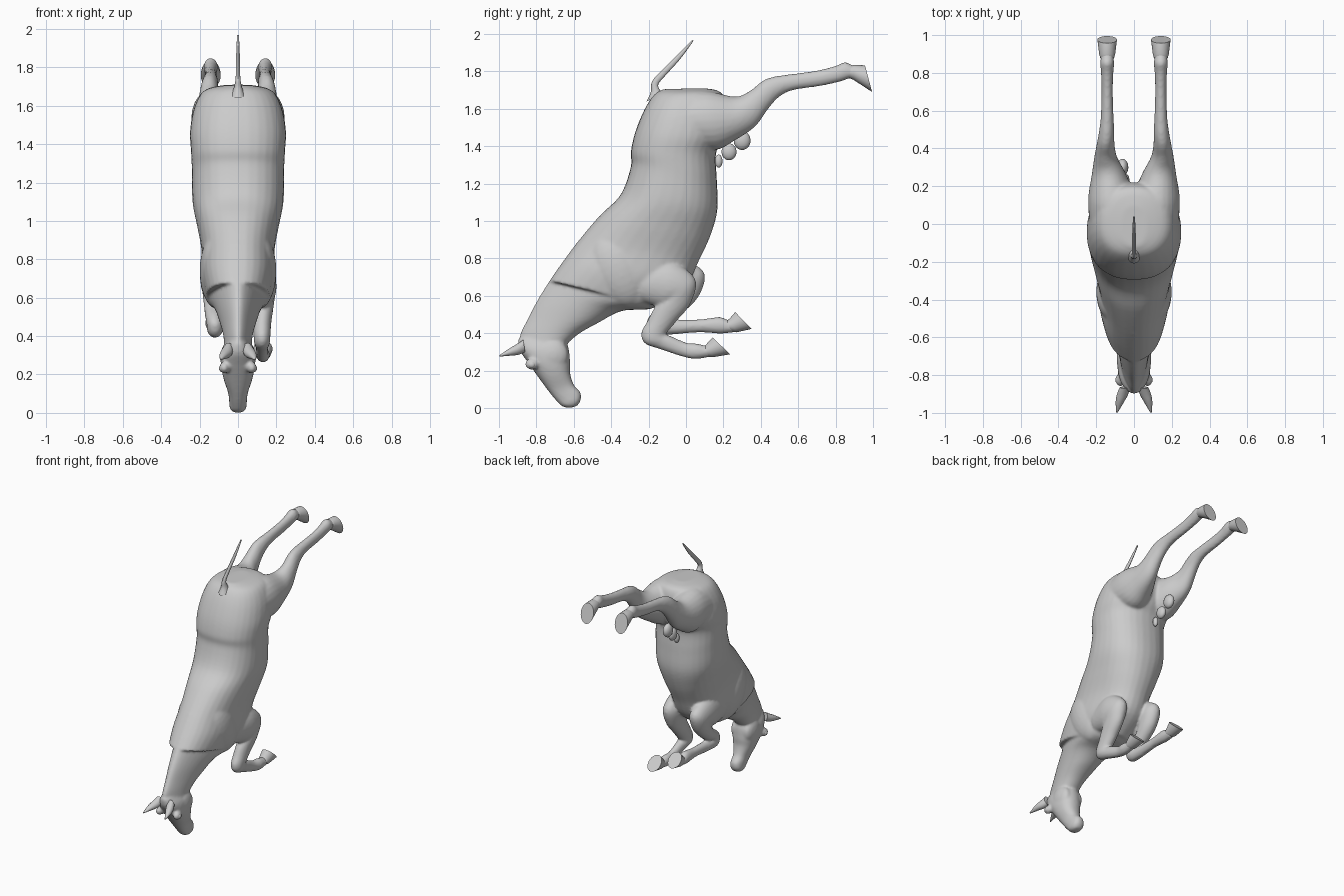
import bpy, bmesh, math
from mathutils import Vector, Matrix


def spline(rows, steps):
    """Catmull-Rom through rows of numbers."""
    out = []
    n = len(rows)
    for i in range(n - 1):
        p0, p1, p2, p3 = [rows[min(max(i + k, 0), n - 1)] for k in (-1, 0, 1, 2)]
        for s in range(steps):
            t = s / steps
            out.append([0.5 * (2 * b + (c - a) * t + (2 * a - 5 * b + 4 * c - d) * t ** 2
                               + (3 * b - a - 3 * c + d) * t ** 3)
                        for a, b, c, d in zip(p0, p1, p2, p3)])
    out.append(list(rows[-1]))
    return out


def loft(bm, rows, side=1, steps=5, seg=32, power=2.0, egg=0.0):
    """Row = (y, z of one edge, y, z of opposite edge, half width, centre x)."""
    rings = []
    for ay, az, by, bz, w, x in spline(rows, steps):
        ring = []
        for k in range(seg):
            a = math.tau * k / seg
            c, s = math.cos(a), math.sin(a)
            c = math.copysign(abs(c) ** (2 / power), c)
            s = math.copysign(abs(s) ** (2 / power), s)
            ring.append(bm.verts.new((side * x + w * s * (1 - egg * c),
                                      (ay + by) / 2 + c * (ay - by) / 2,
                                      (az + bz) / 2 + c * (az - bz) / 2)))
        rings.append(ring)
    faces = [bm.faces.new((p[k], p[(k + 1) % seg], q[(k + 1) % seg], q[k]))
             for p, q in zip(rings, rings[1:]) for k in range(seg)]
    faces += [bm.faces.new(rings[0][::-1]), bm.faces.new(rings[-1])]
    bmesh.ops.recalc_face_normals(bm, faces=faces)


def ball(bm, loc, radii, tilt=0):
    m = Matrix.Translation(loc) @ Matrix.Rotation(tilt, 4, 'X') @ Matrix.Diagonal((*radii, 1))
    bmesh.ops.create_uvsphere(bm, u_segments=24, v_segments=16, radius=1, matrix=m)


def finish(bm, name):
    me = bpy.data.meshes.new(name)
    bm.to_mesh(me)
    bm.free()
    ob = bpy.data.objects.new(name, me)
    bpy.context.collection.objects.link(ob)
    bpy.ops.object.select_all(action='DESELECT')
    ob.select_set(True)
    bpy.context.view_layer.objects.active = ob
    bpy.ops.object.shade_smooth_by_angle(angle=math.radians(40))
    return ob


skin = bmesh.new()

# rump, barrel and chest
loft(skin, [(-.12, 1.705, .1, 1.71, .07, 0), (-.17, 1.675, .19, 1.685, .175, 0),
            (-.22, 1.60, .22, 1.58, .228, 0), (-.27, 1.48, .2, 1.45, .25, 0),
            (-.295, 1.37, .16, 1.36, .245, 0), (-.295, 1.29, .165, 1.22, .24, 0),
            (-.35, 1.14, .168, 1.06, .237, 0), (-.46, 1.03, .13, .92, .213, 0),
            (-.57, .90, .07, .79, .19, 0), (-.66, .78, 0, .65, .19, 0),
            (-.73, .68, -.14, .54, .165, 0)], power=2.25)
# neck
loft(skin, [(-.58, .89, -.05, .68, .17, 0), (-.70, .725, -.16, .54, .155, 0),
            (-.79, .585, -.34, .52, .115, 0), (-.845, .48, -.47, .455, .088, 0),
            (-.885, .40, -.575, .395, .072, 0), (-.895, .33, -.66, .32, .066, 0)], egg=.35)
# head
loft(skin, [(-.90, .365, -.70, .39, .045, 0), (-.89, .31, -.635, .34, .08, 0),
            (-.85, .25, -.62, .25, .088, 0), (-.79, .165, -.62, .19, .075, 0),
            (-.735, .09, -.60, .125, .052, 0), (-.69, .035, -.565, .085, .046, 0),
            (-.66, .008, -.562, .045, .043, 0), (-.62, .0, -.58, .012, .025, 0)], power=2.3)

HIND = [(-.05, 1.66, .03, 1.40, .115, .12), (.10, 1.695, .16, 1.38, .125, .118),
        (.26, 1.665, .26, 1.43, .092, .132), (.34, 1.695, .37, 1.505, .06, .15),
        (.41, 1.75, .44, 1.60, .047, .15), (.47, 1.772, .50, 1.665, .041, .145),
        (.56, 1.785, .575, 1.70, .034, .142), (.70, 1.805, .71, 1.72, .03, .142),
        (.80, 1.83, .805, 1.74, .033, .142), (.85, 1.85, .84, 1.75, .037, .142),
        (.885, 1.835, .865, 1.76, .035, .142), (.91, 1.83, .89, 1.765, .034, .142)]
FORE_R = [(-.22, .77, -.25, .57, .07, .11), (-.08, .785, -.13, .54, .075, .125),
          (.05, .69, -.12, .56, .065, .13), (.025, .56, -.165, .54, .055, .13),
          (-.05, .465, -.21, .46, .048, .125), (-.10, .405, -.24, .40, .044, .125),
          (-.11, .39, -.22, .345, .042, .125), (-.08, .385, -.14, .315, .034, .125),
          (0, .35, -.02, .275, .03, .125), (.06, .345, .05, .262, .035, .13),
          (.10, .335, .11, .27, .033, .13), (.13, .335, .14, .275, .032, .13)]
FORE_L = [(-.2, .78, -.24, .58, .07, .11), (-.05, .80, -.11, .57, .075, .12),
          (.095, .73, -.07, .60, .065, .125), (.07, .60, -.11, .56, .055, .125),
          (-.03, .50, -.18, .51, .047, .125), (-.09, .475, -.21, .46, .044, .12),
          (-.10, .472, -.18, .40, .042, .12), (-.04, .472, -.09, .392, .034, .12),
          (.08, .475, .07, .405, .03, .12), (.18, .487, .18, .397, .035, .12),
          (.225, .47, .23, .402, .033, .12), (.255, .47, .26, .405, .032, .12)]

# legs, shoulders, cheeks and brow bones
legs = [(HIND, 1), (HIND, -1), (FORE_R, 1), (FORE_L, -1)]
for rows, s in legs:
    loft(skin, rows, s, seg=24)
for s in (-1, 1):
    ball(skin, (s * .105, -.36, .74), (.095, .15, .21), math.radians(25))
    ball(skin, (s * .05, -.715, .285), (.042, .085, .085))
    ball(skin, (s * .072, -.825, .235), (.026, .036, .03))

body = finish(skin, "horse_body")
rm = body.modifiers.new("fuse", 'REMESH')
rm.mode = 'VOXEL'
rm.voxel_size = .009
rm.use_smooth_shade = True
sm = body.modifiers.new("soften", 'SMOOTH')
sm.factor = .5
sm.iterations = 7

# hooves: coronet band, wall, flat sole
HOOVES = [("hind_hoof_right", 1, [(.885, 1.83, .87, 1.765, .036, .142), (.90, 1.835, .895, 1.755, .042, .142),
                                  (.957, 1.832, .995, 1.69, .052, .142)]),
          ("fore_hoof_right", 1, [(.10, .33, .12, .275, .034, .13), (.112, .345, .145, .272, .04, .13),
                                  (.143, .378, .235, .287, .05, .13)]),
          ("fore_hoof_left", -1, [(.22, .468, .24, .41, .034, .12), (.235, .48, .27, .405, .04, .12),
                                  (.263, .513, .35, .423, .05, .12)])]
HOOVES.append(("hind_hoof_left", -1, HOOVES[0][2]))
for name, s, rows in HOOVES:
    bm = bmesh.new()
    loft(bm, rows, s, steps=1, seg=24)
    finish(bm, name)

# tail
bm = bmesh.new()
loft(bm, [(-.21, 1.64, -.12, 1.68, .035, 0), (-.188, 1.69, -.135, 1.695, .022, 0),
          (-.182, 1.745, -.148, 1.73, .013, 0), (-.135, 1.80, -.108, 1.78, .011, 0),
          (-.05, 1.885, -.03, 1.867, .009, 0), (.035, 1.97, .04, 1.963, .005, 0)], seg=12)
finish(bm, "tail")

# ears and eyes
for s, label in ((1, "right"), (-1, "left")):
    bm = bmesh.new()
    loft(bm, [(-.87, .365, -.86, .30, .025, .05), (-.905, .342, -.895, .285, .03, .06),
              (-.945, .318, -.94, .28, .022, .075), (-.998, .282, -.998, .275, .004, .09)], s, seg=12)
    finish(bm, "ear_" + label)
    bm = bmesh.new()
    ball(bm, (s * .085, -.825, .232), (.014, .02, .018))
    finish(bm, "eye_" + label)

# sheath between the hind legs
bm = bmesh.new()
ball(bm, (-.06, .30, 1.43), (.03, .045, .05))
ball(bm, (-.05, .23, 1.37), (.026, .04, .045))
ball(bm, (-.045, .175, 1.32), (.018, .02, .035))
finish(bm, "sheath")
